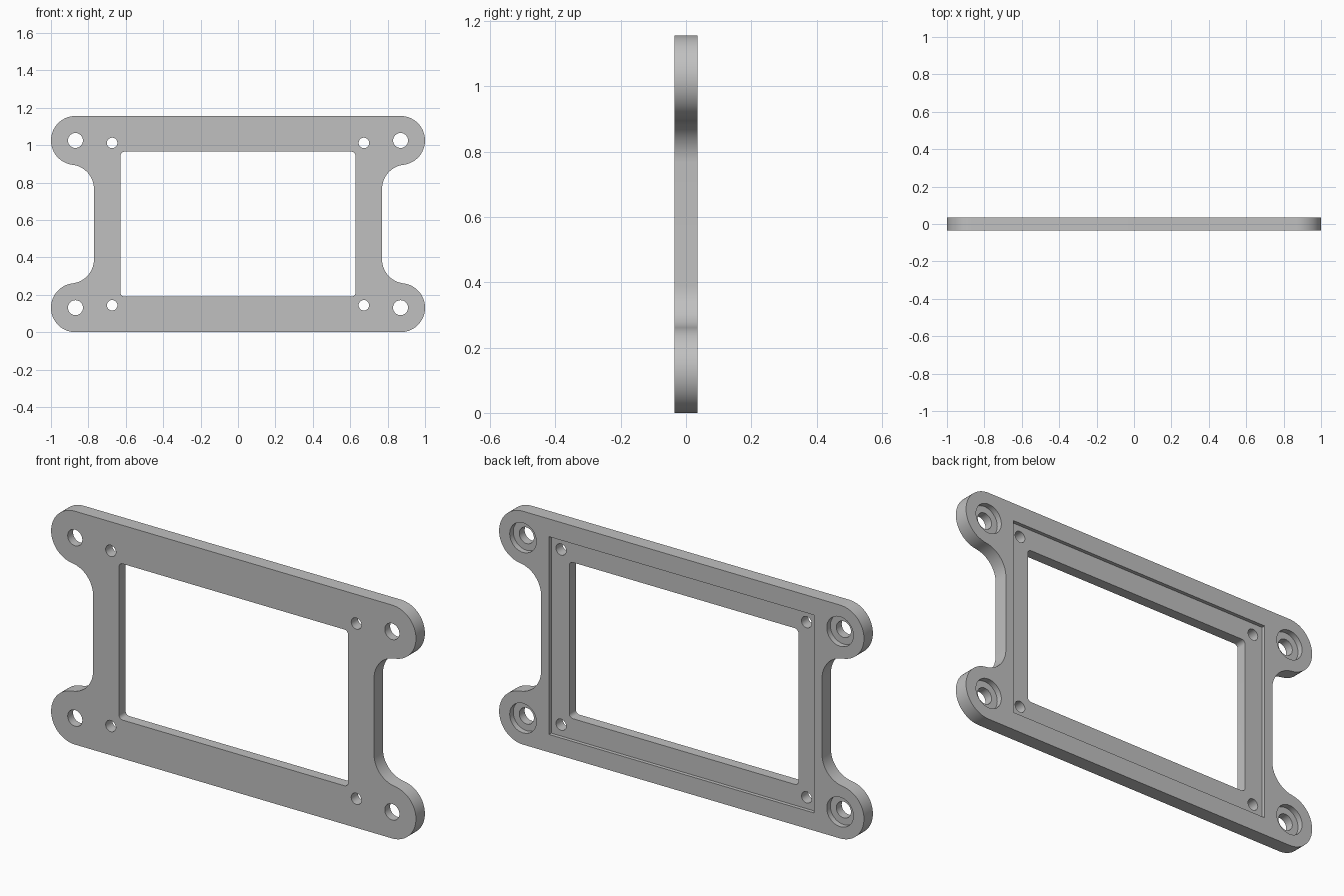
import bpy, bmesh
from math import cos, sin, pi, acos, sqrt, radians

if "Cube" in bpy.data.objects:
    bpy.data.objects.remove(bpy.data.objects["Cube"], do_unlink=True)

HALF_H, HALF_T = 0.578, 0.035       # half height and half thickness
EAR_X, EAR_Z, EAR_R = 0.869, 0.447, 0.131
NECK_X, FILLET_R = 0.77, 0.13

grey = bpy.data.materials.new("plain grey")
grey.use_nodes = True
colour = (0.53, 0.53, 0.53, 1)
grey.diffuse_color = colour
grey.node_tree.nodes["Principled BSDF"].inputs["Base Color"].default_value = colour


def arc(cx, cz, r, a0, a1, n):
    return [(cx + r * cos(a0 + (a1 - a0) * i / n), cz + r * sin(a0 + (a1 - a0) * i / n))
            for i in range(n + 1)]


def circle(cx, cz, r, n=48):
    return arc(cx, cz, r, 0, 2 * pi, n)[:-1]


def rectangle(hx, hz, r=0):
    if r == 0:
        return [(hx, hz), (-hx, hz), (-hx, -hz), (hx, -hz)]
    pts = []
    for k, (sx, sz) in enumerate([(1, 1), (-1, 1), (-1, -1), (1, -1)]):
        pts += arc(sx * (hx - r), sz * (hz - r), r, k * pi / 2, (k + 1) * pi / 2, 6)
    return pts


def prisms(name, outlines, y0, y1):
    """Extrude xz outlines between two depths into one object."""
    bm = bmesh.new()
    for pts in outlines:
        front = [bm.verts.new((x, y0, z + HALF_H)) for x, z in pts]
        back = [bm.verts.new((x, y1, z + HALF_H)) for x, z in pts]
        bm.faces.new(front)
        bm.faces.new(back[::-1])
        for i in range(len(pts)):
            j = (i + 1) % len(pts)
            bm.faces.new((front[j], front[i], back[i], back[j]))
    bmesh.ops.recalc_face_normals(bm, faces=bm.faces)
    mesh = bpy.data.meshes.new(name)
    bm.to_mesh(mesh)
    bm.free()
    mesh.materials.append(grey)
    obj = bpy.data.objects.new(name, mesh)
    bpy.context.collection.objects.link(obj)
    return obj


# Outline: round ears flowing through tangent fillets into a narrower waist
fillet_x = NECK_X + FILLET_R
reach = EAR_R + FILLET_R
tilt = acos((fillet_x - EAR_X) / reach)
fillet_z = EAR_Z - sqrt(reach ** 2 - (fillet_x - EAR_X) ** 2)
quarter = arc(fillet_x, fillet_z, FILLET_R, pi, pi - tilt, 16)
quarter += arc(EAR_X, EAR_Z, EAR_R, -tilt, pi / 2, 28)[1:]
right = [(x, -z) for x, z in quarter[::-1]] + quarter
outline = right + [(-x, z) for x, z in right[::-1]]
frame = prisms("mounting_frame", [outline], -HALF_T, HALF_T)

# Cutters: window, rear recess, through holes and rear counterbores
corners = [(sx, sz) for sx in (-1, 1) for sz in (-1, 1)]
ears = [(sx * EAR_X, sz * EAR_Z) for sx, sz in corners]
inner = [(sx * 0.673, sz * 0.434) for sx, sz in corners]
cutters = [
    prisms("window_cutter", [rectangle(0.628, 0.387, 0.02)], -0.1, 0.1),
    prisms("recess_cutter", [rectangle(0.726, 0.49)], HALF_T - 0.018, 0.1),
    prisms("hole_cutter", [circle(x, z, 0.04) for x, z in ears]
           + [circle(x, z, 0.028, 32) for x, z in inner], -0.1, 0.1),
    prisms("counterbore_cutter", [circle(x, z, 0.073) for x, z in ears], HALF_T - 0.028, 0.1),
]
bpy.context.view_layer.objects.active = frame
for cutter in cutters:
    cutter.hide_render = True
    cut = frame.modifiers.new(cutter.name, "BOOLEAN")
    cut.operation, cut.solver, cut.object = "DIFFERENCE", "EXACT", cutter
    bpy.ops.object.modifier_apply(modifier=cut.name)
    bpy.data.objects.remove(cutter, do_unlink=True)

# Smooth the curved walls, keep the rims crisp
for obj in bpy.context.selected_objects:
    obj.select_set(False)
frame.select_set(True)
bpy.ops.object.shade_smooth_by_angle(angle=radians(30))
